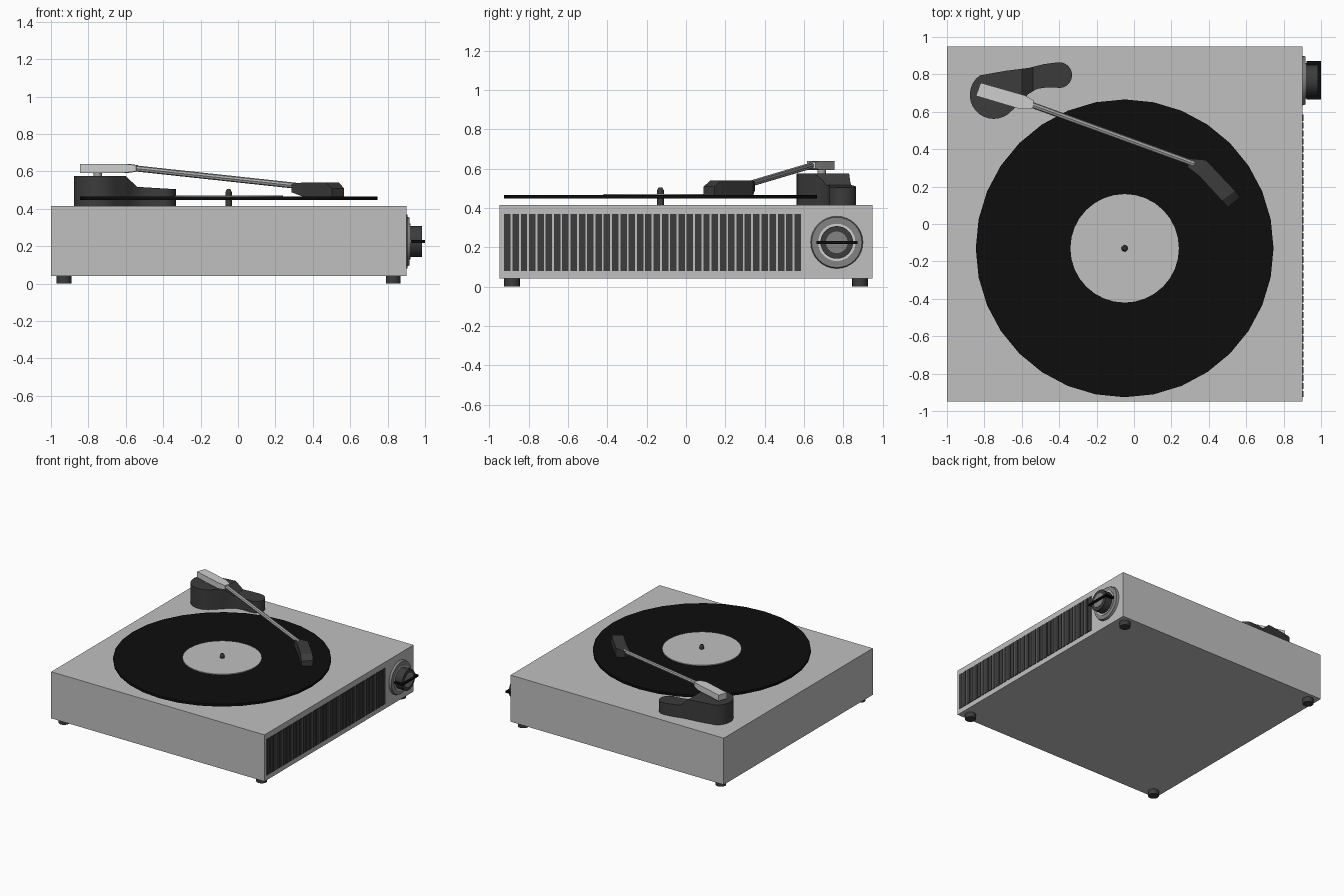
import bpy, bmesh, math
from mathutils import Vector

cube = bpy.data.objects.get("Cube")
if cube:
    bpy.data.objects.remove(cube, do_unlink=True)


def material(name, value):
    m = bpy.data.materials.new(name)
    m.use_nodes = True
    colour = (value, value, value, 1)
    m.diffuse_color = colour
    m.node_tree.nodes["Principled BSDF"].inputs["Base Color"].default_value = colour
    return m


LIGHT = material("light grey", 0.53)
PALE = material("pale grey", 0.62)
METAL = material("metal grey", 0.4)
MID = material("mid grey", 0.23)
DARK = material("charcoal", 0.045)
BLACK = material("black", 0.004)


def finish(name, bm, mat, smooth=False):
    bmesh.ops.recalc_face_normals(bm, faces=bm.faces)
    mesh = bpy.data.meshes.new(name)
    bm.to_mesh(mesh)
    bm.free()
    mesh.materials.append(mat)
    ob = bpy.data.objects.new(name, mesh)
    bpy.context.collection.objects.link(ob)
    if smooth:
        bpy.ops.object.select_all(action='DESELECT')
        ob.select_set(True)
        bpy.context.view_layer.objects.active = ob
        bpy.ops.object.shade_smooth_by_angle(angle=math.radians(30))
    return ob


def box(name, lo, hi, mat):
    bm = bmesh.new()
    bmesh.ops.create_cube(bm, size=1)
    for v in bm.verts:
        v.co = [lo[i] if v.co[i] < 0 else hi[i] for i in range(3)]
    return finish(name, bm, mat)


def rod(name, start, end, r1, mat, r2=None, sides=32):
    """Cylinder or cone running from start to end."""
    a, b = Vector(start), Vector(end)
    bm = bmesh.new()
    bmesh.ops.create_cone(bm, cap_ends=True, segments=sides, radius1=r1,
                          radius2=r1 if r2 is None else r2, depth=(b - a).length)
    turn = (b - a).to_track_quat('Z', 'Y')
    for v in bm.verts:
        v.co = turn @ v.co + (a + b) / 2
    return finish(name, bm, mat, True)


def prism(outline, z0, z1):
    """Extruded plan outline, returned as bmesh."""
    bm = bmesh.new()
    base = bm.faces.new([bm.verts.new((x, y, z0)) for x, y in outline])
    top = bmesh.ops.extrude_face_region(bm, geom=[base])["geom"]
    for v in top:
        if isinstance(v, bmesh.types.BMVert):
            v.co.z = z1
    return bm


def arc(cx, cy, r, a0, a1, n):
    angles = [math.radians(a0 + (a1 - a0) * i / n) for i in range(n + 1)]
    return [(cx + r * math.cos(a), cy + r * math.sin(a)) for a in angles]


# Cabinet and feet
box("cabinet", (-1, -0.948, 0.04), (0.9, 0.948, 0.415), LIGHT)
for side, x in (("right", -0.93), ("left", 0.83)):
    for end, y in (("front", -0.885), ("back", 0.885)):
        rod(f"foot_{end}_{side}", (x, y, 0), (x, y, 0.04), 0.04, DARK, sides=16)

# Speaker slots on the side
slots = 36
pitch = (1.51 - 0.033) / (slots - 1)
for i in range(slots):
    y = -0.925 + i * pitch
    box(f"speaker_slot_{i + 1}", (0.899, y, 0.08), (0.905, y + 0.033, 0.37), DARK)

# Record, label and spindle
cx, cy = -0.05, -0.13
rod("record", (cx, cy, 0.447), (cx, cy, 0.466), 0.796, BLACK)
rod("record_label", (cx, cy, 0.466), (cx, cy, 0.472), 0.29, LIGHT)
rod("spindle", (cx, cy, 0.415), (cx, cy, 0.49), 0.017, DARK, sides=16)
rod("spindle_tip", (cx, cy, 0.49), (cx, cy, 0.505), 0.017, DARK, 0.009, 16)

# Volume knob
ky, kz = 0.767, 0.225
rod("knob_plate", (0.9, ky, kz), (0.918, ky, kz), 0.133, MID, 0.128)
rod("knob_ring", (0.918, ky, kz), (0.922, ky, kz), 0.095, PALE)
rod("knob", (0.92, ky, kz), (0.983, ky, kz), 0.083, DARK)
rod("knob_face", (0.983, ky, kz), (0.985, ky, kz), 0.055, MID)
box("knob_pointer", (0.922, 0.665, kz - 0.007), (0.999, 0.872, kz + 0.007), BLACK)

# Tonearm base: large lobe blending into a lower small lobe
outline = (arc(-0.75, 0.69, 0.128, 125, 318, 16)
           + [(-0.6, 0.655), (-0.565, 0.695), (-0.52, 0.722), (-0.47, 0.73)]
           + arc(-0.4, 0.796, 0.069, -105, 100, 12)
           + [(-0.48, 0.855), (-0.56, 0.835), (-0.68, 0.82)])
bm = prism(outline, 0.415, 0.575)
for cut in (-0.6, -0.54):
    bmesh.ops.bisect_plane(bm, geom=bm.verts[:] + bm.edges[:] + bm.faces[:],
                           plane_co=(cut, 0, 0), plane_no=(1, 0, 0))
for v in bm.verts:
    if v.co.z > 0.5:
        if v.co.x > -0.541:
            v.co.z = 0.517 - 0.06 * (v.co.x + 0.54)
        elif v.co.x > -0.6:
            v.co.z = 0.575 - 0.96 * (v.co.x + 0.6)
finish("tonearm_base", bm, DARK, True)

# Pivot, counterweight block and arm tube
rod("tonearm_pivot", (-0.75, 0.69, 0.57), (-0.75, 0.69, 0.595), 0.022, METAL, sides=16)
block = [(-0.82, 0.755), (-0.845, 0.685), (-0.61, 0.615),
         (-0.545, 0.615), (-0.535, 0.66), (-0.585, 0.688)]
bm = prism(block, 0.592, 0.64)
for v in bm.verts:
    if v.co.x > -0.56:
        v.co.z = 0.6 if v.co.z < 0.61 else 0.633
finish("tonearm_block", bm, PALE)
rod("tonearm_tube", (-0.56, 0.642, 0.617), (0.32, 0.322, 0.522), 0.016, METAL, sides=8)

# Cartridge head with sloping tip
head = [(0.3, 0.35), (0.385, 0.342), (0.54, 0.178), (0.568, 0.144),
        (0.503, 0.088), (0.47, 0.125), (0.345, 0.26), (0.285, 0.305)]
bm = prism(head, 0.466, 0.54)
for v in bm.verts:
    if v.co.y < 0.12 or v.co.x > 0.56:
        v.co.z = min(v.co.z, 0.508)
    elif v.co.x < 0.31:
        v.co.z = min(max(v.co.z, 0.488), 0.533)
bmesh.ops.triangulate(bm, faces=[f for f in bm.faces if len(f.verts) > 4])
finish("cartridge_head", bm, DARK)
